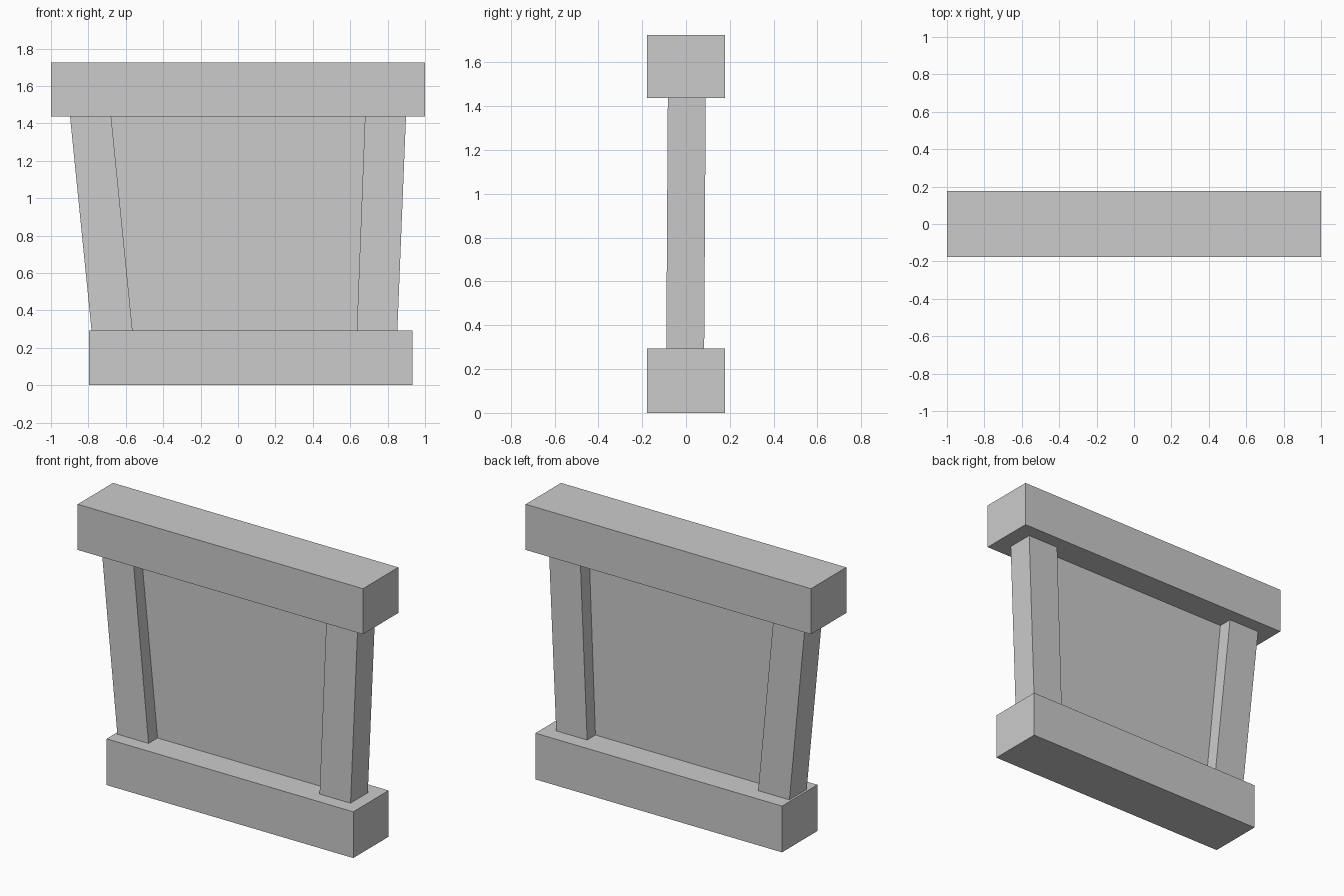
import bpy
import bmesh

if "Cube" in bpy.data.objects:
    bpy.data.objects.remove(bpy.data.objects["Cube"])

Z_LOW, Z_HIGH = 0.293, 1.436   # space between the two beams
HALF_DEPTH = 0.177


def finish(name, bm):
    bmesh.ops.recalc_face_normals(bm, faces=bm.faces)
    mesh = bpy.data.meshes.new(name)
    bm.to_mesh(mesh)
    bm.free()
    obj = bpy.data.objects.new(name, mesh)
    bpy.context.collection.objects.link(obj)
    return obj


def block(name, bottom, top, z0, z1):
    """Box whose bottom and top rectangles (x0, x1, y0, y1) may differ."""
    bm = bmesh.new()
    bmesh.ops.create_cube(bm, size=1)
    for v in bm.verts:
        x0, x1, y0, y1 = top if v.co.z > 0 else bottom
        v.co = (x1 if v.co.x > 0 else x0,
                y1 if v.co.y > 0 else y0,
                z1 if v.co.z > 0 else z0)
    return finish(name, bm)


# Horizontal beams
for name, x0, x1, z0, z1 in (("top_beam", -1.0, 1.0, Z_HIGH, 1.725),
                             ("bottom_beam", -0.797, 0.932, 0.0, Z_LOW)):
    rect = (x0, x1, -HALF_DEPTH, HALF_DEPTH)
    block(name, rect, rect, z0, z1)

# Crooked leaning posts
for name, low, high in (("left_post", (-0.783, -0.564), (-0.898, -0.678)),
                        ("right_post", (0.635, 0.852), (0.679, 0.898))):
    block(name, (*low, -0.09, 0.083), (*high, -0.083, 0.09), Z_LOW, Z_HIGH)

# Thin sheet filling the frame, edges hidden inside the posts
bm = bmesh.new()
corners = ((-0.67, Z_LOW), (0.74, Z_LOW), (0.79, Z_HIGH), (-0.79, Z_HIGH))
bm.faces.new([bm.verts.new((x, 0, z)) for x, z in corners])
finish("infill_panel", bm)
